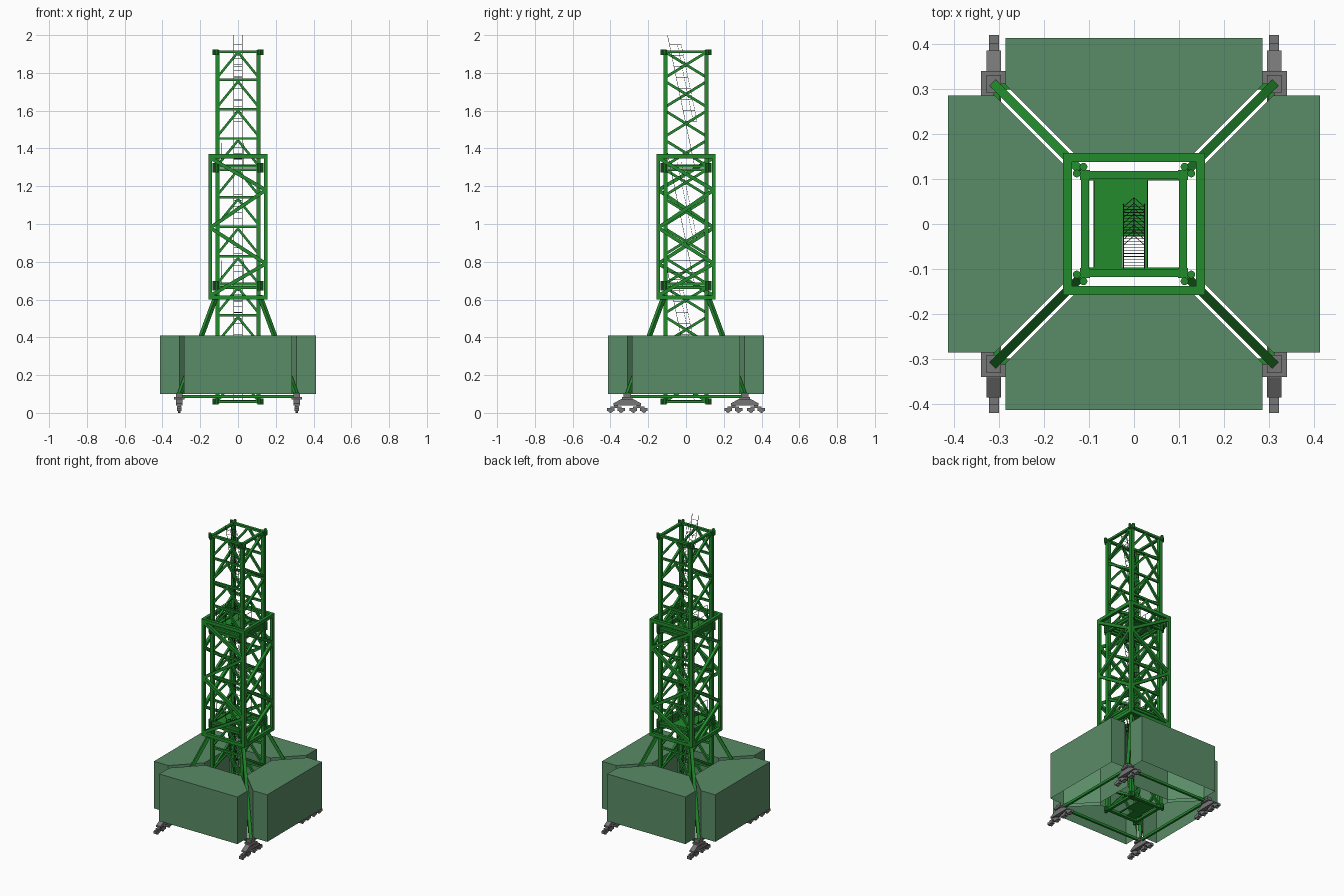
import bpy, bmesh, math
from mathutils import Vector, Matrix

if "Cube" in bpy.data.objects:
    bpy.data.objects.remove(bpy.data.objects["Cube"])


def material(name, color):
    m = bpy.data.materials.new(name)
    m.diffuse_color = color
    m.use_nodes = True
    m.node_tree.nodes["Principled BSDF"].inputs["Base Color"].default_value = m.diffuse_color
    return m


GREEN = material("frame_green", (0.016, 0.26, 0.026, 1))
BLOCK = material("ballast_green", (0.102, 0.26, 0.135, 1))
GREY = material("bogie_grey", (0.18, 0.18, 0.185, 1))
DARK = material("ladder_dark", (0.02, 0.05, 0.025, 1))


def beam(bm, a, b, w, h=None):
    a, b = Vector(a), Vector(b)
    d = b - a
    rot = d.to_track_quat('Z', 'Y').to_matrix().to_4x4()
    m = Matrix.Translation((a + b) / 2) @ rot @ Matrix.Diagonal((w, h or w, d.length, 1))
    bmesh.ops.create_cube(bm, size=1, matrix=m)


def box(bm, x0, x1, y0, y1, z0, z1):
    m = Matrix.Translation(((x0 + x1) / 2, (y0 + y1) / 2, (z0 + z1) / 2))
    bmesh.ops.create_cube(bm, size=1, matrix=m @ Matrix.Diagonal((abs(x1 - x0), abs(y1 - y0), z1 - z0, 1)))


def prism(bm, pts, vec):
    f = bm.faces.new([bm.verts.new(p) for p in pts])
    r = bmesh.ops.extrude_face_region(bm, geom=[f])
    bmesh.ops.translate(bm, vec=vec, verts=[v for v in r["geom"] if isinstance(v, bmesh.types.BMVert)])


def finish(bm, name, mat):
    bmesh.ops.recalc_face_normals(bm, faces=bm.faces)
    me = bpy.data.meshes.new(name)
    bm.to_mesh(me)
    bm.free()
    me.materials.append(mat)
    ob = bpy.data.objects.new(name, me)
    bpy.context.collection.objects.link(ob)
    return ob


def ring(bm, r, z, w, h):
    # square ring of four beams
    for s in (-1, 1):
        box(bm, -r, r, s * r - w / 2, s * r + w / 2, z - h / 2, z + h / 2)
        box(bm, s * r - w / 2, s * r + w / 2, -r, r, z - h / 2, z + h / 2)


CORNERS = [(sx, sy) for sx in (-1, 1) for sy in (-1, 1)]
JOINTS = [0.05, 0.673, 1.297, 1.92]
P = 0.109

# mast sections: posts, end rings, sleeves and lattice
for n in range(3):
    z0, z1 = JOINTS[n], JOINTS[n + 1]
    bm = bmesh.new()
    for sx, sy in CORNERS:
        box(bm, sx * P - 0.011, sx * P + 0.011, sy * P - 0.011, sy * P + 0.011, z0, z1)
        for za, zb in ((z0 - 0.005, z0 + 0.025), (z1 - 0.025, z1 + 0.005)):
            for cx, cy in ((0.127, 0.112), (0.112, 0.127)):
                m = Matrix.Translation((sx * cx, sy * cy, (za + zb) / 2))
                bmesh.ops.create_cone(bm, segments=8, cap_ends=True, radius1=0.009,
                                      radius2=0.009, depth=zb - za, matrix=m)
    ring(bm, P, z0 + 0.009, 0.018, 0.014)
    ring(bm, P, z1 - 0.009, 0.018, 0.014)
    dz = (z1 - z0) / 4
    for i in range(4):
        a, b = z0 + dz * i + 0.012, z0 + dz * (i + 1) - 0.01
        for s in (-1, 1):
            # front and back: inverted V under a horizontal
            if i:
                beam(bm, (-P, s * P, z0 + dz * i), (P, s * P, z0 + dz * i), 0.013)
            for t in (-1, 1):
                beam(bm, (t * P, s * P, a), (0, s * P, b), 0.013)
            # sides: zigzag, opposite on the two faces
            t = s if i % 2 else -s
            beam(bm, (s * P, -t * P, a), (s * P, t * P, b), 0.014)
    finish(bm, f"mast_section_{n + 1}", GREEN)

# climbing cage around the mast
bm = bmesh.new()
C = 0.147
for sx, sy in CORNERS:
    box(bm, sx * C - 0.01, sx * C + 0.01, sy * C - 0.01, sy * C + 0.01, 0.60, 1.37)
ring(bm, C, 1.359, 0.02, 0.022)
ring(bm, C, 0.611, 0.02, 0.022)
nodes = [0.62, 0.79, 0.98, 1.18, 1.35]
for i in range(4):
    t = -1 if i % 2 else 1
    for s in (-1, 1):
        beam(bm, (t * -C, s * C, nodes[i]), (t * C, s * C, nodes[i + 1]), 0.019)
        beam(bm, (s * C, -t * s * C, nodes[i]), (s * C, t * s * C, nodes[i + 1]), 0.019)
finish(bm, "climbing_cage", GREEN)

# inclined corner struts
bm = bmesh.new()
for sx, sy in CORNERS:
    beam(bm, (sx * 0.115, sy * 0.115, 0.62), (sx * 0.308, sy * 0.308, 0.10), 0.02)
finish(bm, "corner_struts", GREEN)

# undercarriage tie beams
bm = bmesh.new()
ring(bm, 0.305, 0.086, 0.014, 0.016)
finish(bm, "base_tie_beams", GREEN)

# ballast blocks, tapered toward the mast, open underneath
for k, side in enumerate(("back", "left", "front", "right")):
    bm = bmesh.new()
    prof = [(-0.285, 0.413), (0.285, 0.413), (0.285, 0.309), (0.13, 0.154),
            (-0.13, 0.154), (-0.285, 0.309)]
    prism(bm, [(x, y, 0.10) for x, y in prof], (0, 0, 0.31))
    under = [f for f in bm.faces if f.calc_center_median().z < 0.11]
    bmesh.ops.delete(bm, geom=under, context='FACES_ONLY')
    bmesh.ops.rotate(bm, verts=bm.verts, matrix=Matrix.Rotation(k * math.pi / 2, 3, 'Z'))
    finish(bm, f"ballast_block_{side}", BLOCK)

# rail bogies: pedestal, rocker, trucks and wheels
for k, (sx, sy) in enumerate(CORNERS):
    bm = bmesh.new()
    box(bm, -0.028, 0.028, -0.028, 0.028, 0.072, 0.084)
    box(bm, -0.016, 0.016, -0.02, 0.02, 0.08, 0.106)
    rocker = [(-0.074, 0.04), (-0.074, 0.05), (-0.03, 0.074), (0.03, 0.074),
              (0.074, 0.05), (0.074, 0.04)]
    prism(bm, [(-0.016, y, z) for y, z in rocker], (0.032, 0, 0))
    for t in (-1, 1):
        box(bm, -0.011, 0.011, t * 0.06 - 0.03, t * 0.06 + 0.03, 0.026, 0.034)
        box(bm, -0.008, 0.008, t * 0.06 - 0.01, t * 0.06 + 0.01, 0.03, 0.042)
        for w in (-0.028, 0.028):
            y = t * 0.06 + w
            box(bm, -0.011, 0.011, y - 0.02, y + 0.02, 0.01, 0.027)
            m = Matrix.Translation((0, y, 0.0125)) @ Matrix.Rotation(math.pi / 2, 4, 'Y')
            bmesh.ops.create_cone(bm, segments=12, cap_ends=True, radius1=0.0125,
                                  radius2=0.0125, depth=0.014, matrix=m)
    bmesh.ops.translate(bm, verts=bm.verts, vec=(sx * 0.311, sy * 0.311, 0))
    finish(bm, f"rail_bogie_{k + 1}", GREY)

# platforms, guard rails and inclined caged ladders
for n in range(3):
    z = JOINTS[n] + 0.012
    bm = bmesh.new()
    box(bm, -0.09, -0.026, -0.1, 0.1, z, z + 0.006)
    box(bm, 0.023, 0.031, -0.1, 0.1, z, z + 0.006)
    box(bm, -0.026, 0.023, -0.028, 0.1, z, z + 0.006)
    for y in (-0.1, 0.1):
        box(bm, -0.1, 0.1, y - 0.003, y + 0.003, z - 0.01, z + 0.006)
    finish(bm, f"platform_{n + 1}", GREEN)

    if n:
        bm = bmesh.new()
        for x in (-0.089, 0.03):
            for y in (-0.095, 0, 0.095):
                beam(bm, (x, y, z), (x, y, z + 0.12), 0.002)
            for h in (0.06, 0.12):
                beam(bm, (x, -0.095, z + h), (x, 0.095, z + h), 0.002)
        finish(bm, f"guard_rail_{n + 1}", DARK)

    bm = bmesh.new()
    lo, hi = Vector((0, 0.045, z)), Vector((0, -0.098, JOINTS[n + 1] + 0.08))
    for s in (-1, 1):
        off = Vector((s * 0.023, 0, 0))
        beam(bm, lo + off, hi + off, 0.0022)
    for i in range(1, 22):
        p = lo.lerp(hi, i / 22)
        beam(bm, p - Vector((0.023, 0, 0)), p + Vector((0.023, 0, 0)), 0.0015)
    finish(bm, f"ladder_{n + 1}", DARK)

    bm = bmesh.new()
    hoop = [Vector(p) for p in ((-0.023, 0, 0), (-0.023, 0.042, 0), (0, 0.062, 0),
                                (0.023, 0.042, 0), (0.023, 0, 0))]
    a, b = lo.lerp(hi, 0.34), lo.lerp(hi, 0.93)
    for i in range(8):
        p = a.lerp(b, i / 7)
        for u, v in zip(hoop, hoop[1:]):
            beam(bm, p + u, p + v, 0.0015)
    for u in hoop[1:4]:
        beam(bm, a + u, b + u, 0.0015)
    finish(bm, f"ladder_hoops_{n + 1}", DARK)
